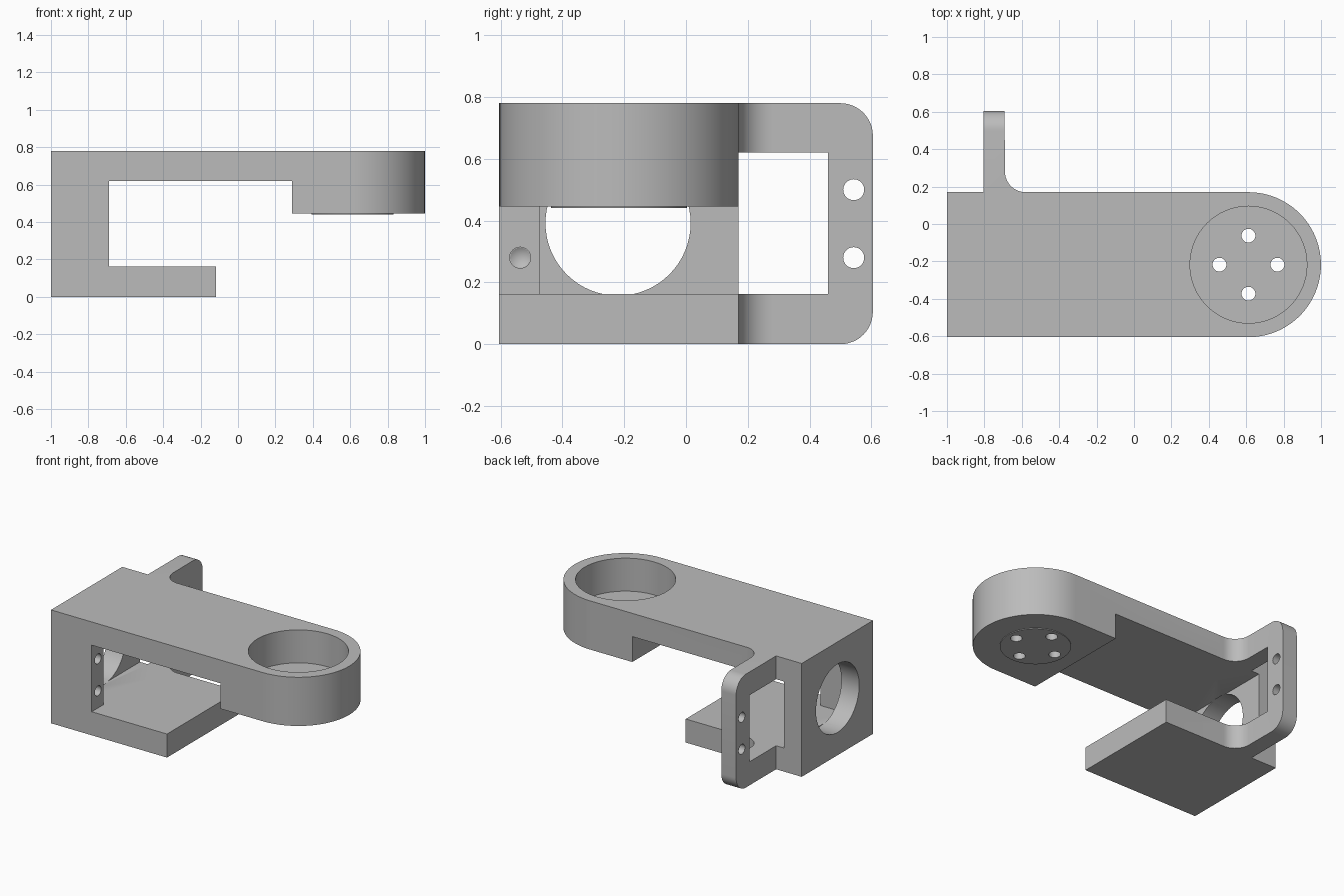
import bpy, bmesh
from math import sin, cos, pi, radians
from mathutils import Matrix, Vector

cube = bpy.data.objects.get("Cube")
if cube:
    bpy.data.objects.remove(cube, do_unlink=True)

grey = bpy.data.materials.new("plain grey")
grey.use_nodes = True
colour = (0.5, 0.5, 0.5, 1)
grey.diffuse_color = colour
grey.node_tree.nodes["Principled BSDF"].inputs["Base Color"].default_value = colour


def finish(name, bm):
    bmesh.ops.recalc_face_normals(bm, faces=bm.faces)
    mesh = bpy.data.meshes.new(name)
    bm.to_mesh(mesh)
    bm.free()
    mesh.materials.append(grey)
    obj = bpy.data.objects.new(name, mesh)
    bpy.context.collection.objects.link(obj)
    return obj


def prism(points, offset):
    bm = bmesh.new()
    face = bm.faces.new([bm.verts.new(p) for p in points])
    new = bmesh.ops.extrude_face_region(bm, geom=[face])["geom"]
    bmesh.ops.translate(bm, vec=offset, verts=[v for v in new if isinstance(v, bmesh.types.BMVert)])
    return bm


def cylinder(name, start, end, r1, r2=None, sides=32):
    a, b = Vector(start), Vector(end)
    turn = (b - a).to_track_quat('Z', 'Y').to_matrix().to_4x4()
    bm = bmesh.new()
    bmesh.ops.create_cone(bm, cap_ends=True, segments=sides, radius1=r1,
                          radius2=r1 if r2 is None else r2, depth=(b - a).length,
                          matrix=Matrix.Translation((a + b) / 2) @ turn)
    return finish(name, bm)


def arc(cx, cy, r, start, end, steps):
    angles = [radians(start + (end - start) * i / steps) for i in range(steps + 1)]
    return [(cx + r * cos(t), cy + r * sin(t), 0) for t in angles]


def combine(target, tool, operation='DIFFERENCE'):
    tool.hide_render = True
    mod = target.modifiers.new("combine", 'BOOLEAN')
    mod.operation, mod.solver, mod.object = operation, 'EXACT', tool
    bpy.context.view_layer.objects.active = target
    bpy.ops.object.modifier_apply(modifier=mod.name)
    bpy.data.objects.remove(tool, do_unlink=True)


# Plan outline: arm with round end, inside fillet and rear tab
FRONT, BACK, TAB, HEIGHT = -0.605, 0.17, 0.605, 0.78
CX, CY = 0.612, -0.2175
outline = [(-1, FRONT, 0)] + arc(CX, CY, 0.3875, -90, 90, 48)
outline += arc(-0.58, BACK + 0.11, 0.11, 270, 180, 12)
outline += [(-0.692, TAB, 0), (-0.805, TAB, 0), (-0.805, BACK, 0), (-1, BACK, 0)]
bm = prism(outline, (0, 0, HEIGHT))
corners = [e for e in bm.edges if all(v.co.y > TAB - 0.01 for v in e.verts)
           and abs(e.verts[0].co.z - e.verts[1].co.z) < 0.01]
bmesh.ops.bevel(bm, geom=corners, offset=0.105, segments=12, profile=0.5, affect='EDGES')
bracket = finish("bracket", bm)

# Open space under the arm, leaving the foot plate and the thick cup end
LOW, HIGH, CUP = 0.162, 0.62, 0.445
side = [(-0.69, HIGH), (0.29, HIGH), (0.29, CUP), (1.1, CUP),
        (1.1, -0.1), (-0.117, -0.1), (-0.117, LOW), (-0.69, LOW)]
combine(bracket, finish("under_cut", prism([(x, -0.8, z) for x, z in side], (0, 1.1, 0))))

# Recess behind the front rib, running through to form the tab window
recess = [(-0.865, -0.475, LOW), (-0.5, -0.475, LOW), (-0.5, 0.46, LOW), (-0.865, 0.46, LOW)]
combine(bracket, finish("recess_cut", prism(recess, (0, 0, HIGH - LOW))))

# Large bore through the upright wall
combine(bracket, cylinder("bore_cut", (-1.1, -0.22, 0.392), (-0.86, -0.22, 0.392), 0.235, sides=64))

# Round cup, low boss underneath and four floor holes
combine(bracket, cylinder("boss", (CX, CY, 0.44), (CX, CY, 0.5), 0.22, sides=64), 'UNION')
combine(bracket, cylinder("cup_cut", (CX, CY, 0.553), (CX, CY, 0.9), 0.3125, sides=64))
for i in range(4):
    x, y = CX + 0.155 * cos(i * pi / 2), CY + 0.155 * sin(i * pi / 2)
    combine(bracket, cylinder("floor_hole_cut", (x, y, 0.3), (x, y, 0.7), 0.037))

# Screw holes: through the tab, blind with a pointed end in the rib
for z in (0.28, 0.5):
    combine(bracket, cylinder("tab_hole_cut", (-0.9, 0.543, z), (-0.6, 0.543, z), 0.034))
    combine(bracket, cylinder("rib_hole_cut", (-0.6, -0.537, z), (-0.87, -0.537, z), 0.034))
    combine(bracket, cylinder("rib_tip_cut", (-0.869, -0.537, z), (-0.89, -0.537, z), 0.034, 0))

bpy.ops.object.select_all(action='DESELECT')
bracket.select_set(True)
bpy.context.view_layer.objects.active = bracket
bpy.ops.object.shade_smooth_by_angle(angle=radians(30))
